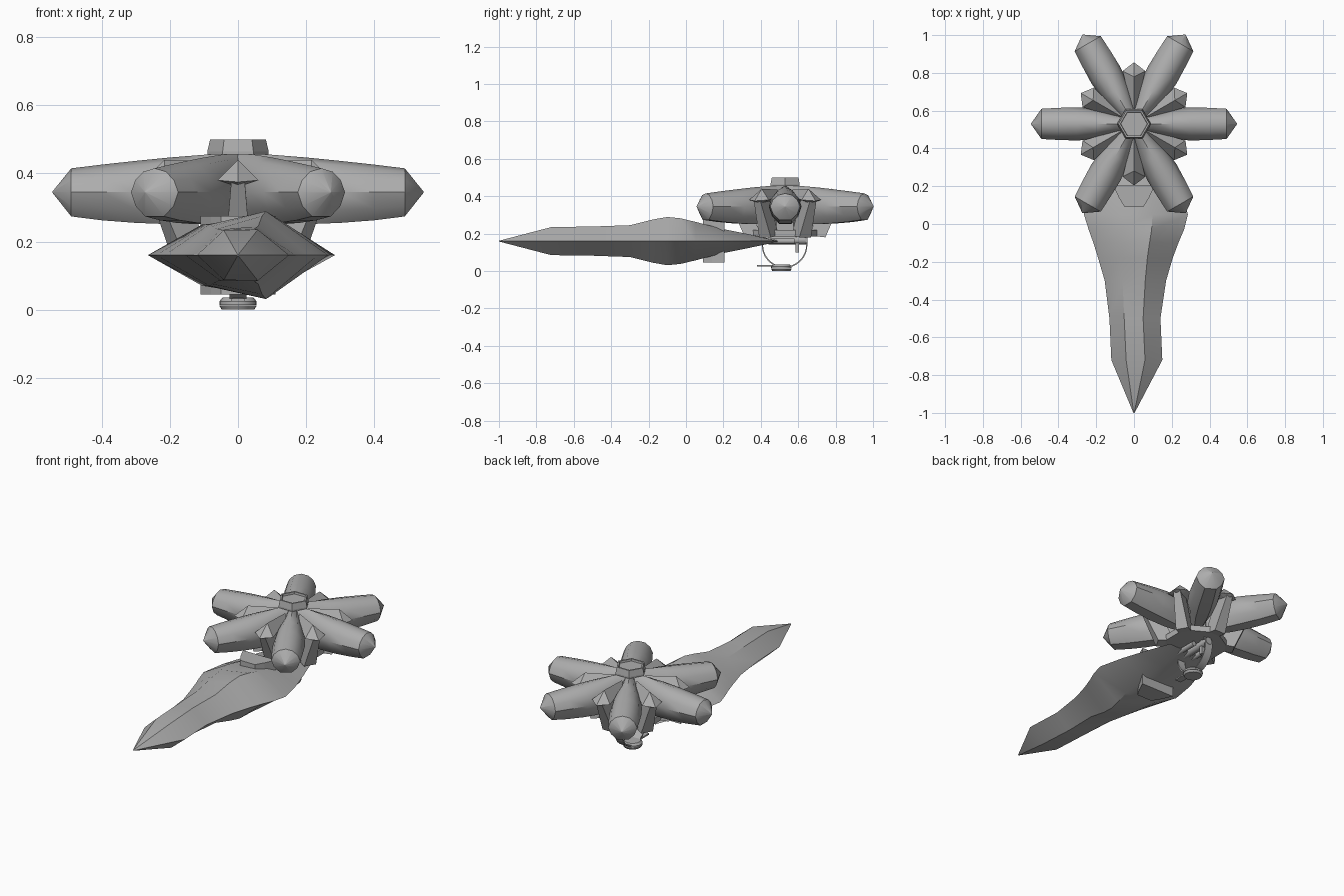
import bpy, bmesh, math
from mathutils import Matrix, Vector

if "Cube" in bpy.data.objects:
    bpy.data.objects.remove(bpy.data.objects["Cube"])

HUB_Y = 0.53
grey = bpy.data.materials.new("hull grey")
grey.diffuse_color = (0.42, 0.42, 0.42, 1)
grey.use_nodes = True
grey.node_tree.nodes["Principled BSDF"].inputs["Base Color"].default_value = grey.diffuse_color


def finish(bm, name, smooth=None):
    bmesh.ops.remove_doubles(bm, verts=bm.verts, dist=0.0005)
    bmesh.ops.recalc_face_normals(bm, faces=bm.faces)
    me = bpy.data.meshes.new(name)
    bm.to_mesh(me)
    bm.free()
    me.materials.append(grey)
    ob = bpy.data.objects.new(name, me)
    bpy.context.collection.objects.link(ob)
    if smooth:
        bpy.ops.object.select_all(action='DESELECT')
        ob.select_set(True)
        bpy.context.view_layer.objects.active = ob
        bpy.ops.object.shade_smooth_by_angle(angle=math.radians(smooth))
    return ob


def loft(name, rings, smooth=None, spin=None):
    """Skin a list of equal-length point rings; spin places it around the hub."""
    bm = bmesh.new()
    rows = [[bm.verts.new(p) for p in r] for r in rings]
    n = len(rows[0])
    for a, b in zip(rows, rows[1:]):
        for i in range(n):
            j = (i + 1) % n
            bm.faces.new((a[i], a[j], b[j], b[i]))
    bm.faces.new(rows[0])
    bm.faces.new(rows[-1])
    if spin is not None:
        m = Matrix.Translation((0, HUB_Y, 0)) @ Matrix.Rotation(spin, 4, 'Z')
        bmesh.ops.transform(bm, matrix=m, verts=bm.verts)
    return finish(bm, name, smooth)


def cylinder(name, r1, r2, depth, loc, sides=20, axis='Z'):
    bm = bmesh.new()
    rot = {'Z': Matrix(), 'X': Matrix.Rotation(math.pi / 2, 4, 'Y'),
           'Y': Matrix.Rotation(math.pi / 2, 4, 'X')}[axis]
    bmesh.ops.create_cone(bm, cap_ends=True, segments=sides, radius1=r1, radius2=r2,
                          depth=depth, matrix=Matrix.Translation(loc) @ rot)
    return finish(bm, name, 40 if sides > 8 else None)


def box(name, lo, hi):
    ring = [(0, 0), (1, 0), (1, 1), (0, 1)]
    lo, hi = Vector(lo), Vector(hi)
    size = hi - lo
    return loft(name, [[(lo.x + a * size.x, lo.y + b * size.y, z) for a, b in ring]
                       for z in (lo.z, hi.z)])


# Long blade hull: y, left edge, right edge, left height, right height
stations = [(-1.00, -0.003, 0.003, 0.002, 0.002), (-0.72, -0.12, 0.15, 0.073, 0.075),
            (-0.50, -0.13, 0.14, 0.075, 0.078), (-0.30, -0.155, 0.17, 0.077, 0.085),
            (-0.18, -0.19, 0.205, 0.085, 0.115), (-0.10, -0.215, 0.235, 0.09, 0.129),
            (-0.03, -0.24, 0.265, 0.09, 0.122), (0.05, -0.265, 0.285, 0.09, 0.103),
            (0.20, -0.24, 0.25, 0.06, 0.064), (0.32, -0.20, 0.21, 0.04, 0.04),
            (0.49, -0.14, 0.15, 0.004, 0.004)]
rings = []
for y, l, r, hl, hr in stations:
    a, b = l + 0.29 * (r - l), l + 0.66 * (r - l)
    rings.append([(l, y, 0.16), (a, y, 0.16 + hl), (b, y, 0.16 + hr),
                  (r, y, 0.16), (b, y, 0.16 - hr), (a, y, 0.16 - hl)])
loft("blade_hull", rings, 38)

# Collar block passing through the hull
outline = [(-0.05, 0.09), (0.05, 0.09), (0.08, 0.14), (0.11, 0.205), (-0.11, 0.205), (-0.08, 0.14)]
loft("hull_collar", [[(x, y, z) for x, y in outline] for z in (0.045, 0.275)])

# Six radial arms: radius, half width, top, bottom
arm = [(0.0, 0.04, 0.46, 0.25), (0.10, 0.055, 0.455, 0.248), (0.20, 0.08, 0.447, 0.246),
       (0.30, 0.088, 0.437, 0.25), (0.40, 0.085, 0.426, 0.258), (0.49, 0.08, 0.415, 0.27),
       (0.545, 0.002, 0.347, 0.343)]
section = [(1, 0), (0.82, 0.5), (0.48, 0.86), (0, 1), (-0.48, 0.86), (-0.82, 0.5),
           (-1, 0), (-0.8, -0.55), (-0.4, -0.95), (0.4, -0.95), (0.8, -0.55)]
arm_rings = [[(r, w * u, 0.345 + v * ((t - 0.345) if v > 0 else (0.345 - b)))
              for u, v in section] for r, w, t, b in arm]
for k in range(6):
    loft(f"arm_{k + 1}", arm_rings, 38, k * math.pi / 3)

# Braces and arrow-shaped brace heads between the arms
for k in range(6):
    ang = math.radians(30 + 60 * k)
    loft(f"brace_{k + 1}", [
        [(0.13, -0.036, 0.19), (0.215, -0.036, 0.18), (0.215, 0.036, 0.18), (0.13, 0.036, 0.19)],
        [(0.20, -0.02, 0.38), (0.30, -0.02, 0.375), (0.30, 0.02, 0.375), (0.20, 0.02, 0.38)]],
        None, ang)
    loft(f"brace_head_{k + 1}", [
        [(0.08, 0, 0.435), (0.08, -0.01, 0.40), (0.08, 0, 0.38), (0.08, 0.01, 0.40)],
        [(0.25, 0, 0.44), (0.28, -0.06, 0.38), (0.27, 0, 0.36), (0.28, 0.06, 0.38)],
        [(0.325, 0, 0.376), (0.325, -0.001, 0.375), (0.325, 0, 0.374), (0.325, 0.001, 0.375)]],
        None, ang)

# Hexagonal cap with a shallow recess
hexa = [(math.cos(i * math.pi / 3), math.sin(i * math.pi / 3)) for i in range(6)]
loft("hub_cap", [[(r * c, r * s, z) for c, s in hexa] for r, z in
                 ((0.09, 0.455), (0.09, 0.465), (0.082, 0.50), (0.072, 0.50), (0.07, 0.488))],
     None, 0)

# Hexagonal floor plate and core under the arms
cylinder("floor_plate", 0.19, 0.19, 0.035, (0, HUB_Y, 0.203), 6)
cylinder("hub_core", 0.09, 0.09, 0.15, (0, HUB_Y, 0.28), 6)

# Docking ring: thin upright band below the floor plate
n, cy, cz = 36, 0.527, 0.139
bm = bmesh.new()
band = []
for i in range(n):
    t = 2 * math.pi * i / n
    band.append([bm.verts.new((x, cy + r * math.cos(t), cz + r * math.sin(t)))
                 for x, r in ((-0.025, 0.122), (0.025, 0.122), (0.025, 0.115), (-0.025, 0.115))])
for i in range(n):
    a, b = band[i], band[(i + 1) % n]
    for j in range(4):
        bm.faces.new((a[j], a[(j + 1) % 4], b[(j + 1) % 4], b[j]))
finish(bm, "docking_ring", 40)

# Tubes joining the ring and the hull
cylinder("connecting_tube", 0.022, 0.022, 0.21, (0, 0.545, 0.165), 16, 'Y')
for s, side in ((-1, "left"), (1, "right")):
    cylinder(f"{side}_side_tube", 0.015, 0.015, 0.16, (s * 0.05, 0.50, 0.16), 12, 'Y')
box("tube_post", (-0.015, 0.585, 0.10), (0.015, 0.605, 0.19))

# Stacked discs at the bottom of the ring
cylinder("lower_disc", 0.048, 0.055, 0.012, (0, 0.51, 0.006))
cylinder("middle_disc", 0.055, 0.055, 0.010, (0, 0.51, 0.019))
cylinder("upper_disc", 0.055, 0.045, 0.012, (0, 0.51, 0.030))
box("disc_tongue", (-0.02, 0.38, 0.024), (0.02, 0.47, 0.032))
